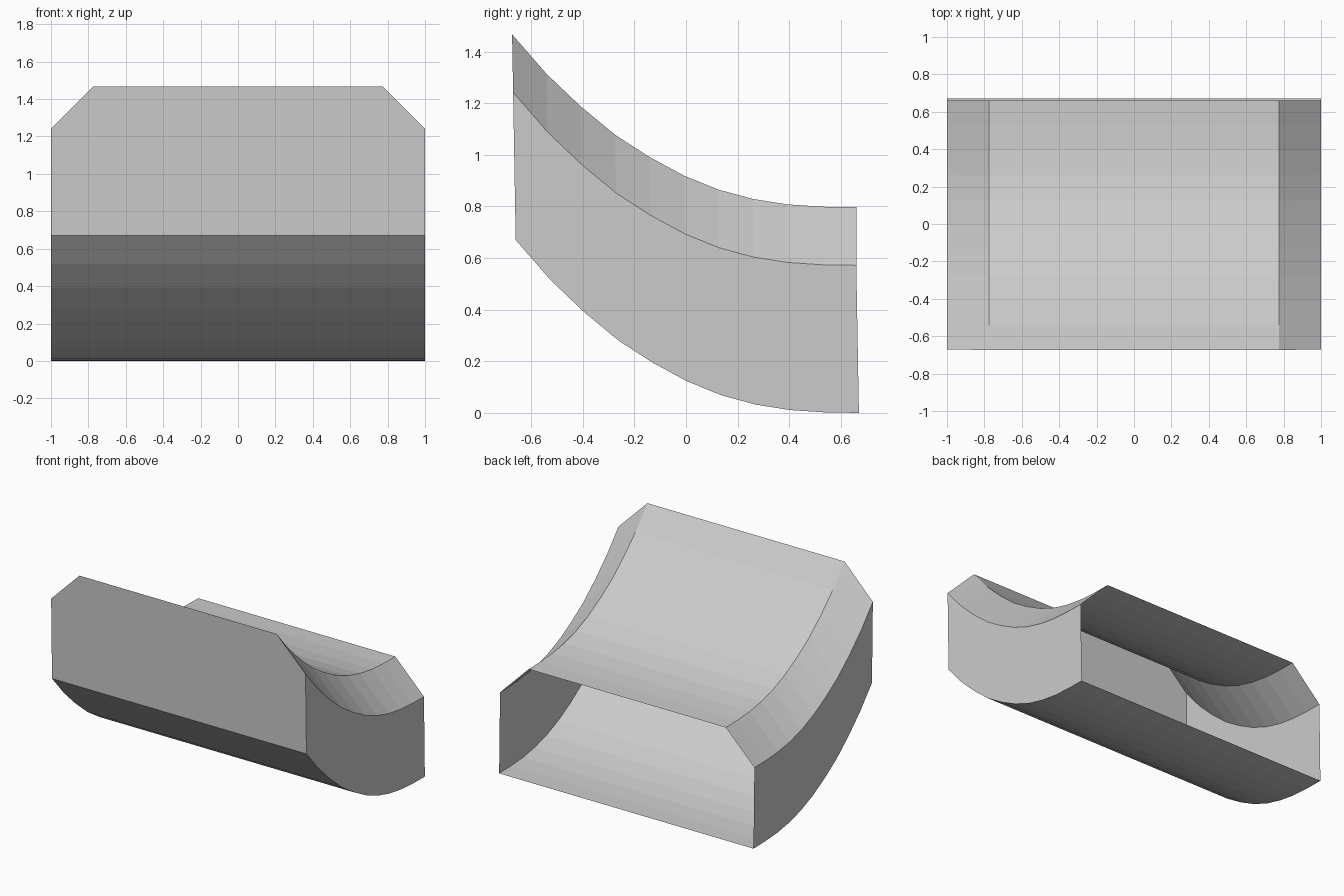
import bpy

if "Cube" in bpy.data.objects:
    bpy.data.objects.remove(bpy.data.objects["Cube"])

# Height of the curved sweep from front to back, at eleven even steps
RISE = [0.67, 0.517, 0.39, 0.28, 0.194, 0.122, 0.068, 0.032, 0.011, 0.002, 0.0]
N = len(RISE)

# Half cross-section from floor corner to roof: x, height above sweep, front y, back y
HALF = [(1.0, 0.0, -0.66, 0.67), (1.0, 0.572, -0.67, 0.66),
        (0.775, 0.797, -0.674, 0.66), (0.755, 0.797, -0.674, 0.66)]
section = HALF + [(-x, h, a, b) for x, h, a, b in reversed(HALF)]
K = len(section)

verts = []
for i, rise in enumerate(RISE):
    t = i / (N - 1)
    verts += [(x, a + (b - a) * t, h + rise) for x, h, a, b in section]

# Closed loop of walls, floor and roof, with only the front end capped
faces, trims = [tuple(range(K))], [False]
for i in range(N - 1):
    for k in range(K):
        n = (k + 1) % K
        faces.append((i * K + k, (i + 1) * K + k, (i + 1) * K + n, i * K + n))
        trims.append(k in (2, 4))


def add_part(name, part_faces):
    used = sorted({v for f in part_faces for v in f})
    index = {v: i for i, v in enumerate(used)}
    mesh = bpy.data.meshes.new(name)
    mesh.from_pydata([verts[v] for v in used], [],
                     [[index[v] for v in reversed(f)] for f in part_faces])
    obj = bpy.data.objects.new(name, mesh)
    bpy.context.collection.objects.link(obj)
    return obj


# Open-backed curved shell
add_part("curved_shell", [f for f, t in zip(faces, trims) if not t])

# Pale narrow strips along the roof edges
strips = add_part("roof_edge_strips", [f for f, t in zip(faces, trims) if t])
pale = bpy.data.materials.new("pale_grey")
pale.diffuse_color = (1.0, 1.0, 1.0, 1.0)
pale.use_nodes = True
pale.node_tree.nodes["Principled BSDF"].inputs["Base Color"].default_value = pale.diffuse_color
strips.data.materials.append(pale)
